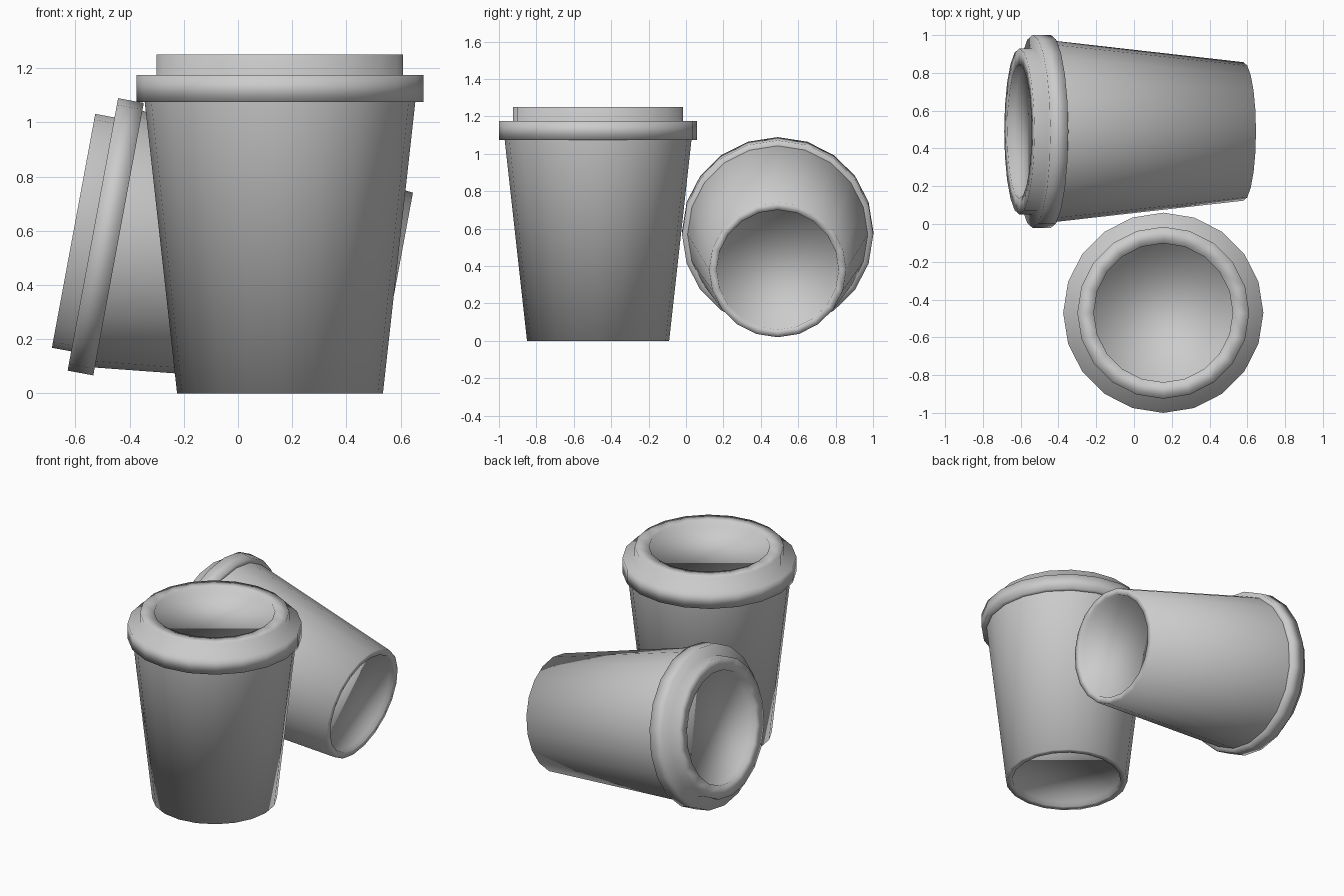
import bpy, bmesh, math
from mathutils import Matrix, Vector

if "Cube" in bpy.data.objects:
    bpy.data.objects.remove(bpy.data.objects["Cube"])

SIDES = 20

# Lathe profiles (radius, height); radius 0 closes with a single cap face
CUP = [(0, 0.03), (0.335, 0.03), (0.338, 0.0), (0.38, 0.0), (0.50, 1.08)]
LID = [(0.49, 1.075), (0.53, 1.075), (0.53, 1.175), (0.455, 1.175),
       (0.455, 1.25), (0.368, 1.25), (0.368, 1.21), (0, 1.21)]


def lathe(name, profile, matrix, soft_ring=None):
    bm = bmesh.new()
    rings = []
    for r, z in profile:
        if r == 0:
            continue
        rings.append([bm.verts.new((r * math.cos(2 * math.pi * i / SIDES),
                                    r * math.sin(2 * math.pi * i / SIDES), z))
                      for i in range(SIDES)])
    for a, b in zip(rings, rings[1:]):
        for i in range(SIDES):
            j = (i + 1) % SIDES
            bm.faces.new((a[i], a[j], b[j], b[i]))
    if profile[0][0] == 0:
        bm.faces.new(rings[0][::-1])
    if profile[-1][0] == 0:
        bm.faces.new(rings[-1])
    # Smooth walls, sharp corners; the base panel blends softly into its lip
    for f in bm.faces:
        f.smooth = True
    for e in bm.edges:
        angle = e.calc_face_angle(0)
        soft = soft_ring is not None and all(v in rings[soft_ring] for v in e.verts)
        e.smooth = soft or angle < math.radians(30)
    mesh = bpy.data.meshes.new(name)
    bm.to_mesh(mesh)
    bm.free()
    ob = bpy.data.objects.new(name, mesh)
    ob.matrix_world = matrix
    bpy.context.collection.objects.link(ob)
    return ob


def lidded_cup(prefix, location, tilt, scale):
    m = (Matrix.Translation(Vector(location))
         @ Matrix.Rotation(math.radians(tilt), 4, 'Y')
         @ Matrix.Scale(scale, 4))
    lathe(prefix + "_cup", CUP, m, soft_ring=0)
    lathe(prefix + "_lid", LID, m)


# Standing cup in front, tipped cup lying behind it
lidded_cup("standing", (0.155, -0.47, 0.0), 0, 1.0)
lidded_cup("tipped", (0.579, 0.49, 0.38), -79.5, 0.965)
